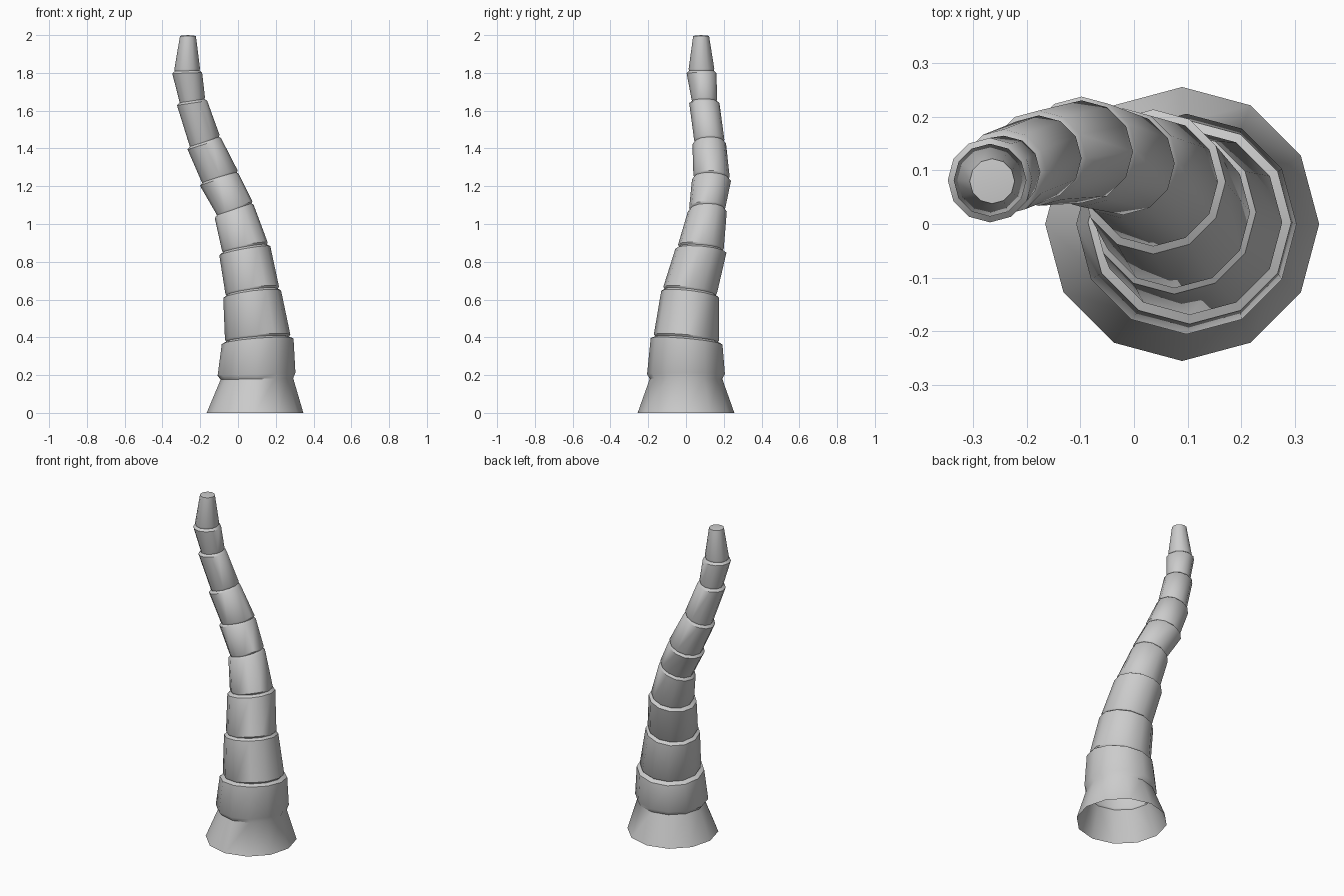
import bpy, bmesh, math

if "Cube" in bpy.data.objects:
    bpy.data.objects.remove(bpy.data.objects["Cube"])

SIDES = 12
# Joints between segments: x, y, z, radius below, radius above, slope along x, slope along y
JOINTS = [
    (.104, .003, .391, .190, .173, .08, -.09),
    (.075, .022, .640, .153, .142, .13, -.12),
    (.036, .079, .871, .135, .121, .18, -.08),
    (-.020, .113, 1.078, .103, .096, .34, 0),
    (-.098, .135, 1.245, .103, .096, .30, -.05),
    (-.178, .123, 1.436, .089, .080, .33, .02),
    (-.243, .097, 1.652, .080, .068, .15, 0),
    (-.269, .082, 1.811, .079, .068, .03, 0),
]

bm = bmesh.new()
loops = []


def ring(x, y, z, r, sx=0, sy=0):
    """Add a tilted ring and skin it to the one below."""
    loop = []
    for i in range(SIDES):
        a = math.tau * i / SIDES
        dx, dy = r * math.cos(a), r * math.sin(a)
        loop.append(bm.verts.new((x + dx, y + dy, z + sx * dx + sy * dy)))
    if loops:
        lo = loops[-1]
        for i in range(SIDES):
            j = (i + 1) % SIDES
            bm.faces.new((lo[i], lo[j], loop[j], loop[i]))
    loops.append(loop)


# Flared open foot, neck and first bulge
ring(.090, 0, 0, .256)
ring(.100, 0, .180, .192, .02)
ring(.098, 0, .205, .206, .04)

# Each joint: rim, pinched groove, then the start of the next segment
for x, y, z, below, above, sx, sy in JOINTS:
    ring(x, y, z - .012, below, sx, sy)
    ring(x, y, z, above * .96, sx, sy)
    ring(x, y, z + .010, above, sx, sy)

# Slightly domed tip
ring(-.265, .080, 1.996, .042)
tip = bm.verts.new((-.265, .080, 2.0))
for i in range(SIDES):
    bm.faces.new((loops[-1][i], loops[-1][(i + 1) % SIDES], tip))

mesh = bpy.data.meshes.new("segmented_trunk")
bm.to_mesh(mesh)
bm.free()
trunk = bpy.data.objects.new("segmented_trunk", mesh)
bpy.context.collection.objects.link(trunk)

grey = bpy.data.materials.new("light_grey")
grey.diffuse_color = (.6, .6, .6, 1)
grey.use_nodes = True
grey.node_tree.nodes["Principled BSDF"].inputs["Base Color"].default_value = grey.diffuse_color
mesh.materials.append(grey)

bpy.context.view_layer.objects.active = trunk
trunk.select_set(True)
bpy.ops.object.shade_smooth_by_angle(angle=math.radians(42))
